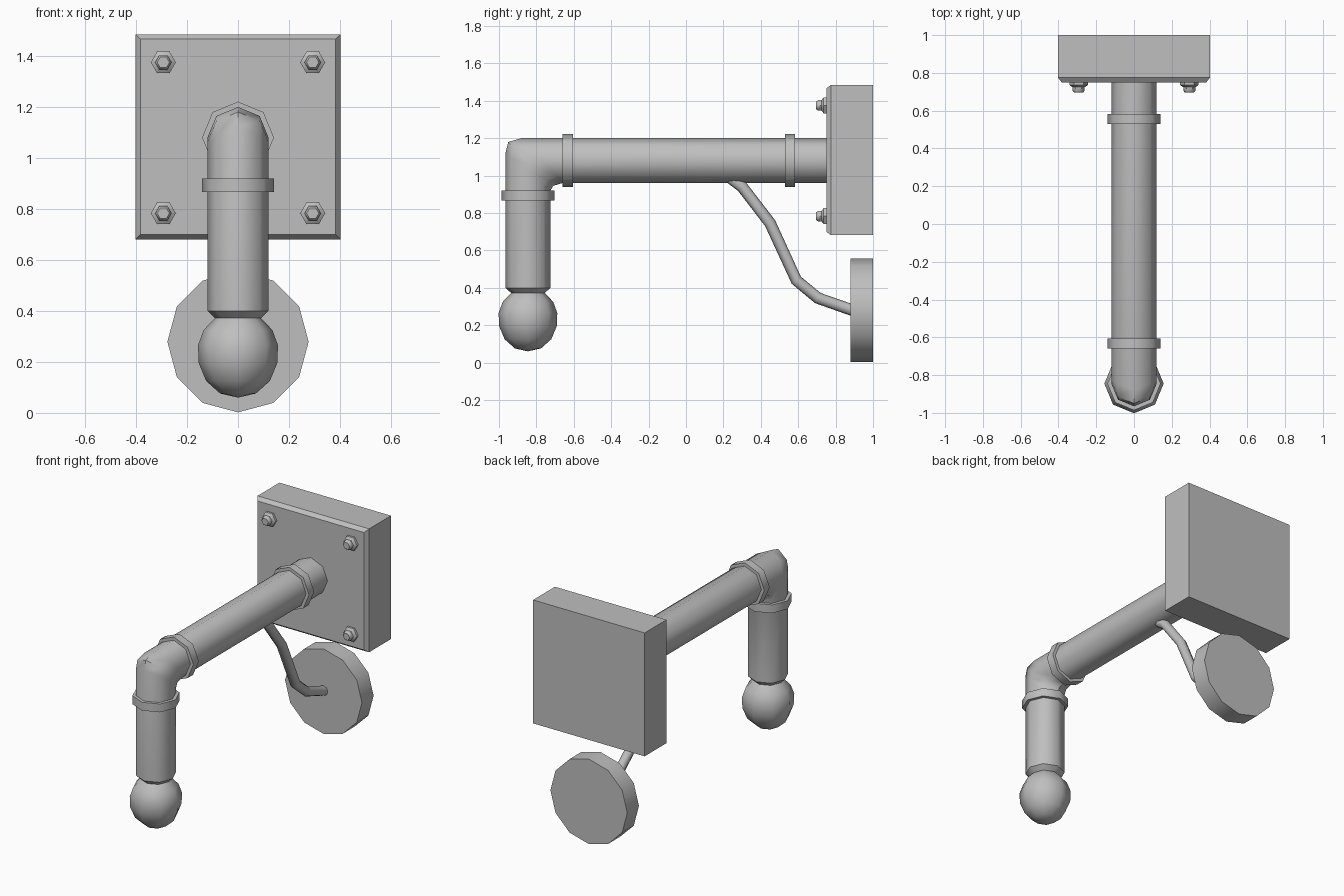
import bpy, bmesh, math
from mathutils import Vector

cube = bpy.data.objects.get("Cube")
if cube:
    bpy.data.objects.remove(cube, do_unlink=True)

metal = bpy.data.materials.new("grey_metal")
metal.use_nodes = True
GREY = (0.52, 0.52, 0.52, 1)
metal.diffuse_color = GREY
metal.node_tree.nodes["Principled BSDF"].inputs["Base Color"].default_value = GREY


def finish(name, bm, smooth=True):
    bmesh.ops.recalc_face_normals(bm, faces=bm.faces)
    mesh = bpy.data.meshes.new(name)
    bm.to_mesh(mesh)
    bm.free()
    mesh.materials.append(metal)
    if smooth:
        mesh.shade_smooth()
        mesh.set_sharp_from_angle(angle=math.radians(50))
    obj = bpy.data.objects.new(name, mesh)
    bpy.context.collection.objects.link(obj)
    return obj


def loft(name, sections, sides=8, x=0, phase=0):
    """Skin sections given as (centre, half vector, x radius) in the YZ plane."""
    bm = bmesh.new()
    loops = []
    for centre, half, rx in sections:
        loop = []
        for k in range(sides):
            a = 2 * math.pi * k / sides + phase
            p = centre + half * math.cos(a)
            loop.append(bm.verts.new((x + rx * math.sin(a), p.x, p.y)))
        loops.append(loop)
    for a, b in zip(loops, loops[1:]):
        for k in range(sides):
            n = (k + 1) % sides
            bm.faces.new((a[k], a[n], b[n], b[k]))
    bm.faces.new(loops[0])
    bm.faces.new(loops[-1])
    bmesh.ops.remove_doubles(bm, verts=bm.verts, dist=1e-5)
    return finish(name, bm)


def along_y(name, profile, z, **kw):
    return loft(name, [(Vector((y, z)), Vector((0, r)), r) for r, y in profile], **kw)


def along_z(name, profile, y, **kw):
    return loft(name, [(Vector((y, z)), Vector((r, 0)), r) for r, z in profile], **kw)


ARM_Z, DROP_Y, PIPE_R, RING_R = 1.08, -0.845, 0.12, 0.141

# Wall plate with chamfered front
bm = bmesh.new()
bmesh.ops.create_cube(bm, size=1)
bmesh.ops.scale(bm, vec=(0.804, 0.225, 0.804), verts=bm.verts)
bmesh.ops.translate(bm, vec=(0, 0.8875, 1.083), verts=bm.verts)
bm.normal_update()
front = [f for f in bm.faces if f.normal.y < -0.9]
bmesh.ops.inset_individual(bm, faces=front, thickness=0.027, depth=0.025)
finish("wall_plate", bm, smooth=False)

# Hex bolts at the plate corners
BOLT = [(0.049, 0.76), (0.049, 0.736), (0.032, 0.724), (0.032, 0.706), (0.024, 0.696)]
for side, sx in (("left", 1), ("right", -1)):
    for level, z in (("upper", 1.375), ("lower", 0.783)):
        along_y(f"bolt_{level}_{side}", BOLT, z, sides=6, x=sx * 0.293, phase=math.pi / 6)

# Arm, elbow and drop pipe as one skin of outer/inner pairs
pairs = [((-0.965, 0.4), (-0.725, 0.4)),
         ((-0.965, 1.12), (-0.725, 0.92)),
         ((-0.95, 1.18), (-0.71, 0.945)),
         ((-0.88, 1.2), (-0.66, 0.96)),
         ((0.76, 1.2), (0.76, 0.96))]
sections = []
for outer, inner in pairs:
    o, i = Vector(outer), Vector(inner)
    sections.append(((o + i) / 2, (o - i) / 2, PIPE_R))
loft("pipe", sections)

# Pipe collars
for name, y0, y1 in (("front_collar", -0.66, -0.605), ("rear_collar", 0.53, 0.583)):
    along_y(name, [(RING_R, y0), (RING_R, y1)], ARM_Z)
along_z("drop_collar", [(RING_R, 0.866), (RING_R, 0.92)], DROP_Y)

# Round bulb under the drop pipe
BULB = [(0, 0.06), (0.07, 0.076), (0.125, 0.125), (0.154, 0.195),
        (0.157, 0.265), (0.135, 0.325), (0.09, 0.372), (0.12, 0.4)]
along_z("bulb", BULB, DROP_Y)

# Lower round wall mount
along_y("round_mount", [(0.277, 0.88), (0.277, 1.0)], 0.279, sides=12)

# Bent support rod
path = [Vector(p) for p in ((0.22, 1.0), (0.3, 0.94), (0.45, 0.745),
                            (0.59, 0.44), (0.705, 0.345), (0.89, 0.28))]
sections = []
for k, p in enumerate(path):
    before = (p - path[max(k - 1, 0)]).normalized()
    after = (path[min(k + 1, len(path) - 1)] - p).normalized()
    t = (before + after).normalized()
    sections.append((p, Vector((-t.y, t.x)) * 0.031, 0.031))
loft("support_rod", sections)
